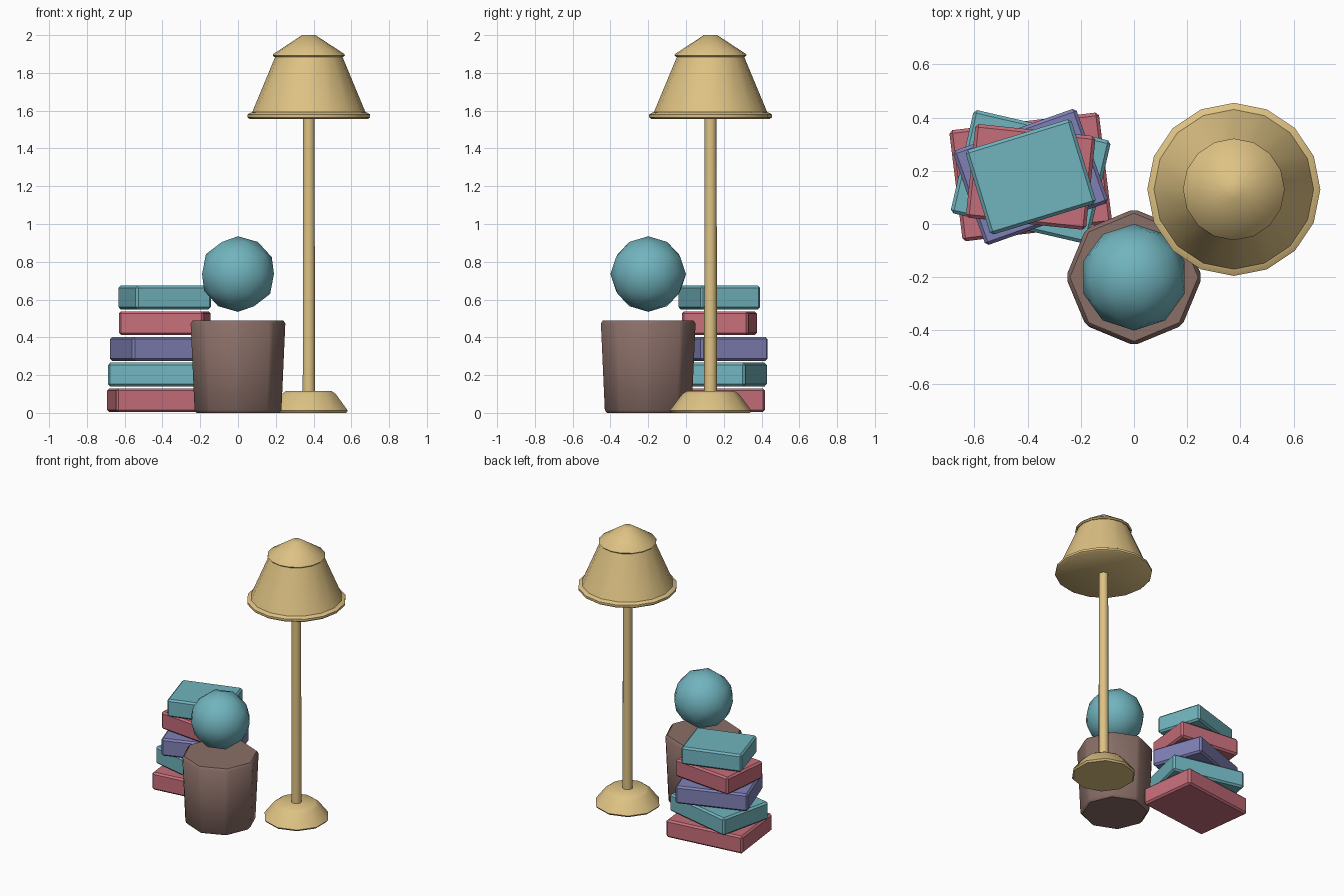
import bpy, bmesh
from math import cos, sin, pi, radians

cube = bpy.data.objects.get("Cube")
if cube:
    bpy.data.objects.remove(cube, do_unlink=True)


def material(name, rgb):
    mat = bpy.data.materials.new(name)
    mat.use_nodes = True
    mat.diffuse_color = (*rgb, 1)
    mat.node_tree.nodes["Principled BSDF"].inputs["Base Color"].default_value = (*rgb, 1)
    return mat


tan = material("warm_tan", (0.73, 0.54, 0.23))
teal = material("teal", (0.165, 0.456, 0.515))
red = material("dusty_red", (0.565, 0.156, 0.195))
purple = material("muted_purple", (0.216, 0.216, 0.468))
brown = material("clay_brown", (0.254, 0.156, 0.136))


def finish(name, bm, mat, location, smooth=40, bevel=0):
    bmesh.ops.recalc_face_normals(bm, faces=bm.faces)
    mesh = bpy.data.meshes.new(name)
    bm.to_mesh(mesh)
    bm.free()
    mesh.materials.append(mat)
    obj = bpy.data.objects.new(name, mesh)
    obj.location = location
    bpy.context.collection.objects.link(obj)
    if bevel:
        mod = obj.modifiers.new("soft_edges", 'BEVEL')
        mod.width = bevel
        mod.segments = 1
        mod.limit_method = 'ANGLE'
    if smooth:
        bpy.ops.object.select_all(action='DESELECT')
        obj.select_set(True)
        bpy.context.view_layer.objects.active = obj
        bpy.ops.object.shade_smooth_by_angle(angle=radians(smooth))
    return obj


def lathe(name, profile, sides, mat, location, **options):
    """Closed solid of revolution from (radius, height) points, one corner facing front."""
    bm = bmesh.new()
    rings = []
    for r, z in profile:
        angles = [2 * pi * i / sides - pi / 2 for i in range(sides)]
        rings.append([bm.verts.new((r * cos(a), r * sin(a), z)) for a in angles])
    for low, high in zip(rings, rings[1:]):
        for i in range(sides):
            j = (i + 1) % sides
            bm.faces.new((low[i], low[j], high[j], high[i]))
    bm.faces.new(rings[0][::-1])
    bm.faces.new(rings[-1])
    return finish(name, bm, mat, location, **options)


# Floor lamp
lamp = (0.375, 0.13, 0)
lathe("lamp_base", [(0.208, 0), (0.217, 0.012), (0.15, 0.1), (0.125, 0.117)],
      10, tan, lamp)
lathe("lamp_pole", [(0.034, 0.1), (0.032, 1.57)], 10, tan, lamp)
lathe("lamp_shade", [(0.315, 1.557), (0.325, 1.565), (0.325, 1.58), (0.308, 1.59),
                     (0.3, 1.592), (0.178, 1.885)], 16, tan, lamp)
lathe("lamp_cap", [(0.183, 1.885), (0.191, 1.893), (0.188, 1.9), (0.035, 2.0)],
      16, tan, lamp)

# Pot with a ball hovering just above it
lathe("pot", [(0.235, 0.0), (0.257, 0.488)], 8, brown, (0, -0.2, 0),
      smooth=50, bevel=0.015)
bm = bmesh.new()
bmesh.ops.create_icosphere(bm, subdivisions=2, radius=0.2)
finish("ball", bm, teal, (0, -0.2, 0.735))

# Stack of twisted books, smaller towards the top
twists = [7, -13, 19.5, -6, 17]
for i, (twist, mat) in enumerate(zip(twists, [red, teal, purple, red, teal])):
    size = (0.566 - 0.0375 * i, 0.42 - 0.022 * i, 0.126)
    bm = bmesh.new()
    bmesh.ops.create_cube(bm, size=1)
    bmesh.ops.scale(bm, vec=size, verts=bm.verts)
    book = finish(f"book_{i + 1}", bm, mat, (-0.388, 0.177, 0.067 + 0.136 * i),
                  smooth=0, bevel=0.012)
    book.rotation_euler.z = radians(twist)
